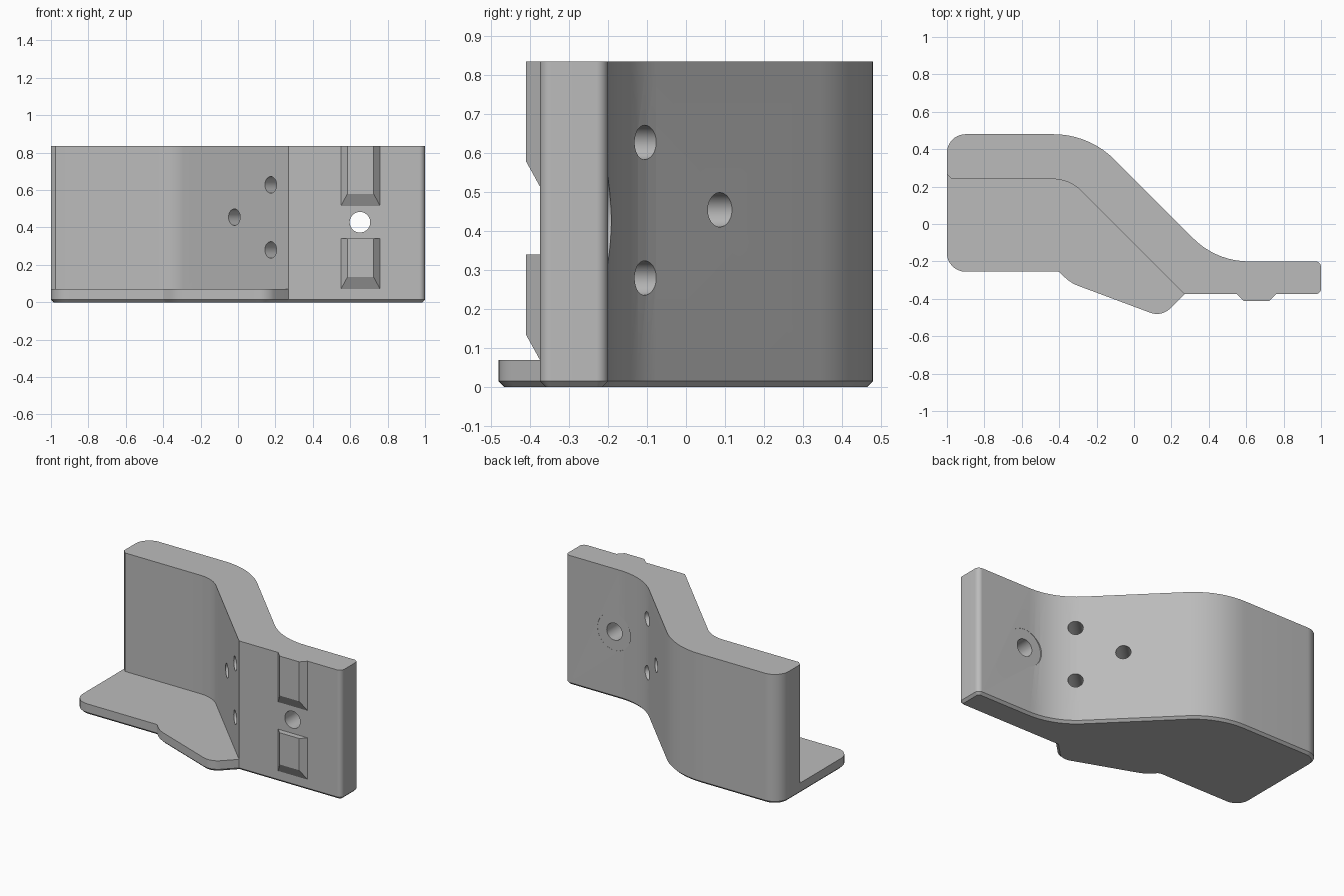
import bpy
import bmesh
from math import radians, tan, pi
from mathutils import Vector, Matrix

HEIGHT = 0.835
PLATE = 0.07
CHAMFER = 0.015

if "Cube" in bpy.data.objects:
    bpy.data.objects.remove(bpy.data.objects["Cube"], do_unlink=True)

grey = bpy.data.materials.new("plain grey")
grey.use_nodes = True
grey.diffuse_color = (0.5, 0.5, 0.5, 1)
grey.node_tree.nodes["Principled BSDF"].inputs["Base Color"].default_value = (0.5, 0.5, 0.5, 1)


def rounded(corners):
    """Turn (x, y, radius) corners into an outline with arcs."""
    out = []
    for i, (x, y, r) in enumerate(corners):
        p = Vector((x, y))
        a = (Vector(corners[i - 1][:2]) - p).normalized()
        b = (Vector(corners[(i + 1) % len(corners)][:2]) - p).normalized()
        if r == 0:
            out.append(p)
            continue
        turn = pi - a.angle(b)
        t = r * tan(turn / 2)
        centre = p + (a + b).normalized() * (r * r + t * t) ** 0.5
        start, end = p + a * t - centre, p + b * t - centre
        n = max(3, round(turn / radians(5)))
        sweep = start.angle_signed(end)
        for k in range(n + 1):
            out.append(centre + Matrix.Rotation(-sweep * k / n, 2) @ start)
    return out


def make_object(name, bm):
    bmesh.ops.recalc_face_normals(bm, faces=bm.faces)
    mesh = bpy.data.meshes.new(name)
    bm.to_mesh(mesh)
    bm.free()
    mesh.materials.append(grey)
    ob = bpy.data.objects.new(name, mesh)
    bpy.context.scene.collection.objects.link(ob)
    return ob


def prism(name, outline, z0, z1, chamfer=0):
    bm = bmesh.new()
    face = bm.faces.new([bm.verts.new((p.x, p.y, z0)) for p in outline])
    top = bmesh.ops.extrude_face_region(bm, geom=[face], use_keep_orig=True)["geom"]
    verts = [v for v in top if isinstance(v, bmesh.types.BMVert)]
    bmesh.ops.translate(bm, verts=verts, vec=(0, 0, z1 - z0))
    if chamfer:
        bottom = [e for e in bm.edges if all(v.co.z < z0 + 1e-5 for v in e.verts)]
        bmesh.ops.bevel(bm, geom=bottom, offset=chamfer, segments=1, affect='EDGES')
    return make_object(name, bm)


def rod(name, centre, direction, radius, length):
    bm = bmesh.new()
    turn = Vector((0, 0, 1)).rotation_difference(Vector(direction)).to_matrix().to_4x4()
    bmesh.ops.create_cone(bm, cap_ends=True, segments=48, radius1=radius, radius2=radius,
                          depth=length, matrix=Matrix.Translation(centre) @ turn)
    return make_object(name, bm)


def lug(name, z0, z1):
    """Raised pad with sloping sides and a sloping lower end."""
    bm = bmesh.new()
    mid, wide, slim = 0.655, 0.105, 0.07
    rings = []
    for y, half, low in ((-0.33, wide, z0), (-0.375, wide, z0), (-0.411, slim, z0 + 0.065)):
        rings.append([bm.verts.new((mid + s * half, y, z))
                      for s, z in ((-1, low), (1, low), (1, z1), (-1, z1))])
    for a, b in zip(rings, rings[1:]):
        for i in range(4):
            j = (i + 1) % 4
            bm.faces.new((a[i], a[j], b[j], b[i]))
    bm.faces.new(rings[0])
    bm.faces.new(rings[-1])
    return make_object(name, bm)


def combine(body, tool, operation):
    mod = body.modifiers.new(tool.name, 'BOOLEAN')
    mod.operation = operation
    mod.solver = 'EXACT'
    mod.object = tool
    bpy.ops.object.select_all(action='DESELECT')
    bpy.context.view_layer.objects.active = body
    body.select_set(True)
    bpy.ops.object.modifier_apply(modifier=mod.name)
    bpy.data.objects.remove(tool, do_unlink=True)


# Whole footprint, full height, with a chamfered underside
footprint = rounded([
    (-1, 0.48, 0.1), (-0.24, 0.48, 0.46), (0.44, -0.2, 0.42),
    (1, -0.2, 0.03), (1, -0.375, 0.03), (0.27, -0.375, 0),
    (0.148, -0.497, 0.1), (-0.34, -0.315, 0.2), (-0.4, -0.255, 0.02),
    (-1, -0.255, 0.1)])
bracket = prism("bracket", footprint, 0, HEIGHT, CHAMFER)

# Clear the space above the base plate, leaving the cranked wall
space = rounded([
    (-1, 0.24, 0.025), (-0.345, 0.24, 0.216), (0.4, -0.505, 0),
    (0.4, -0.7, 0), (-1.2, -0.7, 0), (-1.2, 0.265, 0), (-1, 0.265, 0)][1:]
    + [(-0.975, 0.24, 0)])
combine(bracket, prism("space_above_plate", space, PLATE, HEIGHT + 0.2), 'DIFFERENCE')

# Two raised lugs on the front of the narrow end
for name, z0, z1 in (("upper_lug", 0.515, HEIGHT), ("lower_lug", PLATE, 0.34)):
    combine(bracket, lug(name, z0, z1), 'UNION')

# Mounting hole and the shallow washer seat behind it
combine(bracket, rod("mounting_hole", (0.652, -0.3, 0.428), (0, 1, 0), 0.055, 0.6), 'DIFFERENCE')
combine(bracket, rod("washer_seat", (0.652, -0.001, 0.428), (0, 1, 0), 0.12, 0.4), 'DIFFERENCE')

# Three holes square through the slanted part
for x, y, z in ((0.26, -0.195, 0.628), (0.26, -0.195, 0.28), (0.066, 0, 0.455)):
    combine(bracket, rod("slanted_hole", (x, y, z), (1, 1, 0), 0.044, 0.6), 'DIFFERENCE')

bpy.ops.object.shade_smooth_by_angle(angle=radians(25))
